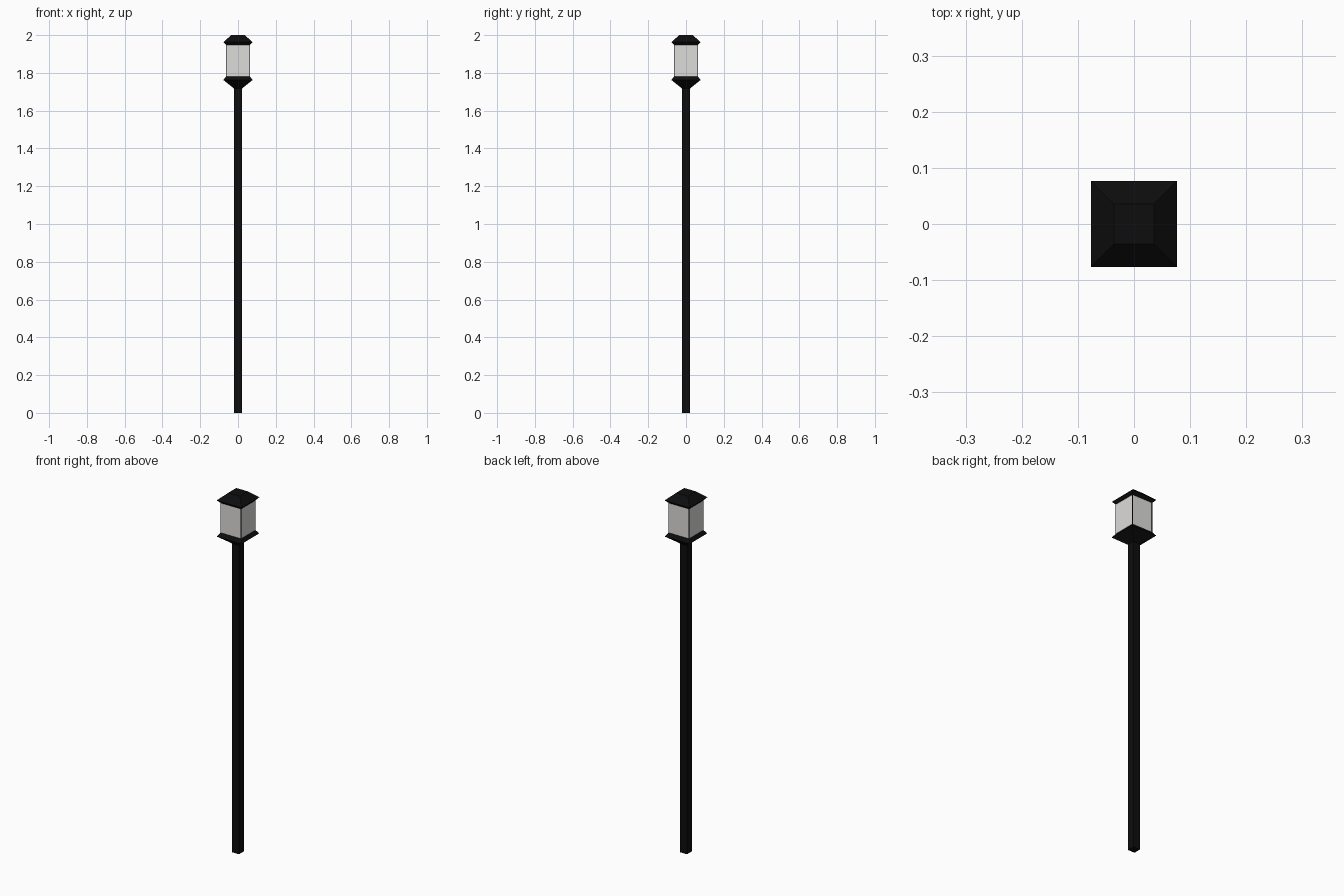
import bpy, bmesh

if "Cube" in bpy.data.objects:
    bpy.data.objects.remove(bpy.data.objects["Cube"])


def material(name, rgb):
    m = bpy.data.materials.new(name)
    m.diffuse_color = (*rgb, 1.0)
    m.use_nodes = True
    m.node_tree.nodes["Principled BSDF"].inputs["Base Color"].default_value = m.diffuse_color
    return m


BLACK = material("black metal", (0.004, 0.004, 0.004))
GLASS = material("frosted glass", (0.72, 0.715, 0.70))


def square_loft(name, profile, mat):
    """Capped stack of square rings given as (half width, height)."""
    bm = bmesh.new()
    rings = [[bm.verts.new((sx * h, sy * h, z))
              for sx, sy in ((-1, -1), (1, -1), (1, 1), (-1, 1))]
             for h, z in profile]
    for a, b in zip(rings, rings[1:]):
        for i in range(4):
            j = (i + 1) % 4
            bm.faces.new((a[i], a[j], b[j], b[i]))
    bm.faces.new(rings[0][::-1])
    bm.faces.new(rings[-1])
    bmesh.ops.recalc_face_normals(bm, faces=bm.faces)
    me = bpy.data.meshes.new(name)
    bm.to_mesh(me)
    bm.free()
    me.materials.append(mat)
    ob = bpy.data.objects.new(name, me)
    bpy.context.collection.objects.link(ob)
    return ob


# Post, lantern tray, glass body and roof
square_loft("post", [(0.021, 0.0), (0.021, 1.73)], BLACK)
square_loft("lantern_tray", [(0.022, 1.718), (0.077, 1.762), (0.063, 1.782)], BLACK)
square_loft("glass_body", [(0.063, 1.78), (0.063, 1.95)], GLASS)
square_loft("roof", [(0.062, 1.946), (0.077, 1.963), (0.036, 2.0)], BLACK)

# Thin corner bars framing the glass
for sx in (-1, 1):
    for sy in (-1, 1):
        bar = square_loft("corner_bar", [(0.002, 1.775), (0.002, 1.95)], BLACK)
        bar.location = (sx * 0.062, sy * 0.062, 0)
